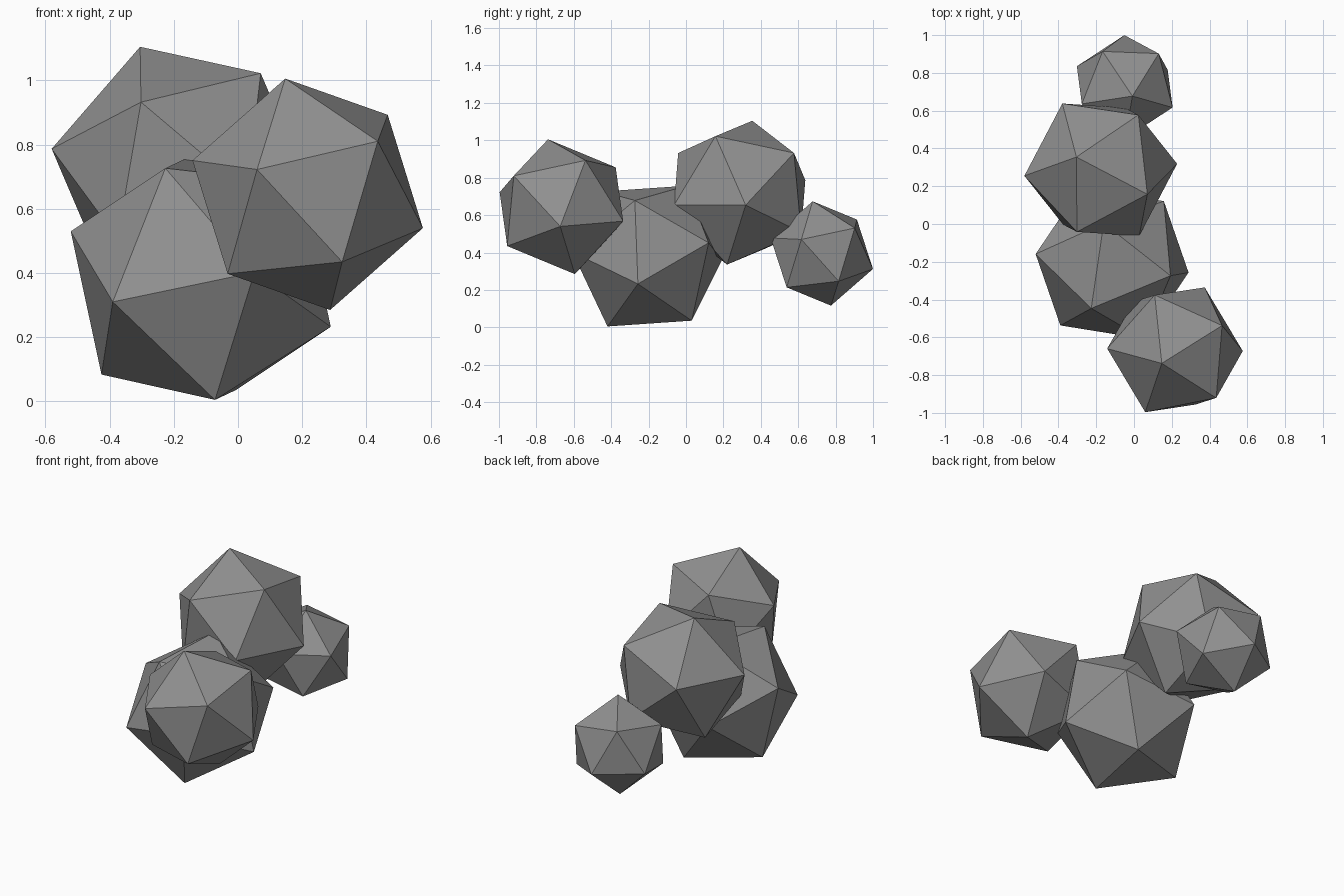
import bpy
import bmesh
from mathutils import Matrix, Vector

cube = bpy.data.objects.get("Cube")
if cube:
    bpy.data.objects.remove(cube, do_unlink=True)

# One plain stone colour
GREY = (0.28, 0.28, 0.28, 1.0)
stone = bpy.data.materials.new("stone_grey")
stone.use_nodes = True
stone.diffuse_color = GREY
bsdf = next(n for n in stone.node_tree.nodes if n.type == "BSDF_PRINCIPLED")
bsdf.inputs["Base Color"].default_value = GREY


def frame(first, second):
    """Orthonormal frame whose x axis is first and whose xy plane holds second."""
    x = Vector(first).normalized()
    z = x.cross(Vector(second)).normalized()
    return Matrix((x, z.cross(x), z)).transposed()


def boulder(name, centre, radius, corner, neighbour):
    """Twenty-sided rock turned so two adjoining corners point as given."""
    bm = bmesh.new()
    bmesh.ops.create_icosphere(bm, subdivisions=1, radius=radius)
    pole = max(bm.verts, key=lambda v: v.co.z)
    beside = pole.link_edges[0].other_vert(pole)
    turn = frame(corner, neighbour) @ frame(pole.co, beside.co).transposed()
    bm.transform(Matrix.Translation(centre) @ turn.to_4x4())
    mesh = bpy.data.meshes.new(name)
    bm.to_mesh(mesh)
    bm.free()
    mesh.materials.append(stone)
    obj = bpy.data.objects.new(name, mesh)
    bpy.context.scene.collection.objects.link(obj)
    return obj


# Chain of overlapping rocks, front to back
boulder("front_rock", (0.217, -0.666, 0.645), 0.374,
        (-0.157, -0.329, 0.077), (-0.07, -0.072, 0.36))
boulder("base_rock", (-0.116, -0.208, 0.381), 0.434,
        (-0.274, -0.329, -0.071), (-0.402, 0.054, 0.15))
boulder("upper_rock", (-0.176, 0.287, 0.72), 0.411,
        (-0.407, -0.032, 0.067), (-0.126, 0.068, 0.385))
boulder("rear_rock", (-0.049, 0.726, 0.395), 0.286,
        (0.253, -0.109, 0.075), (0.041, -0.049, 0.279))
